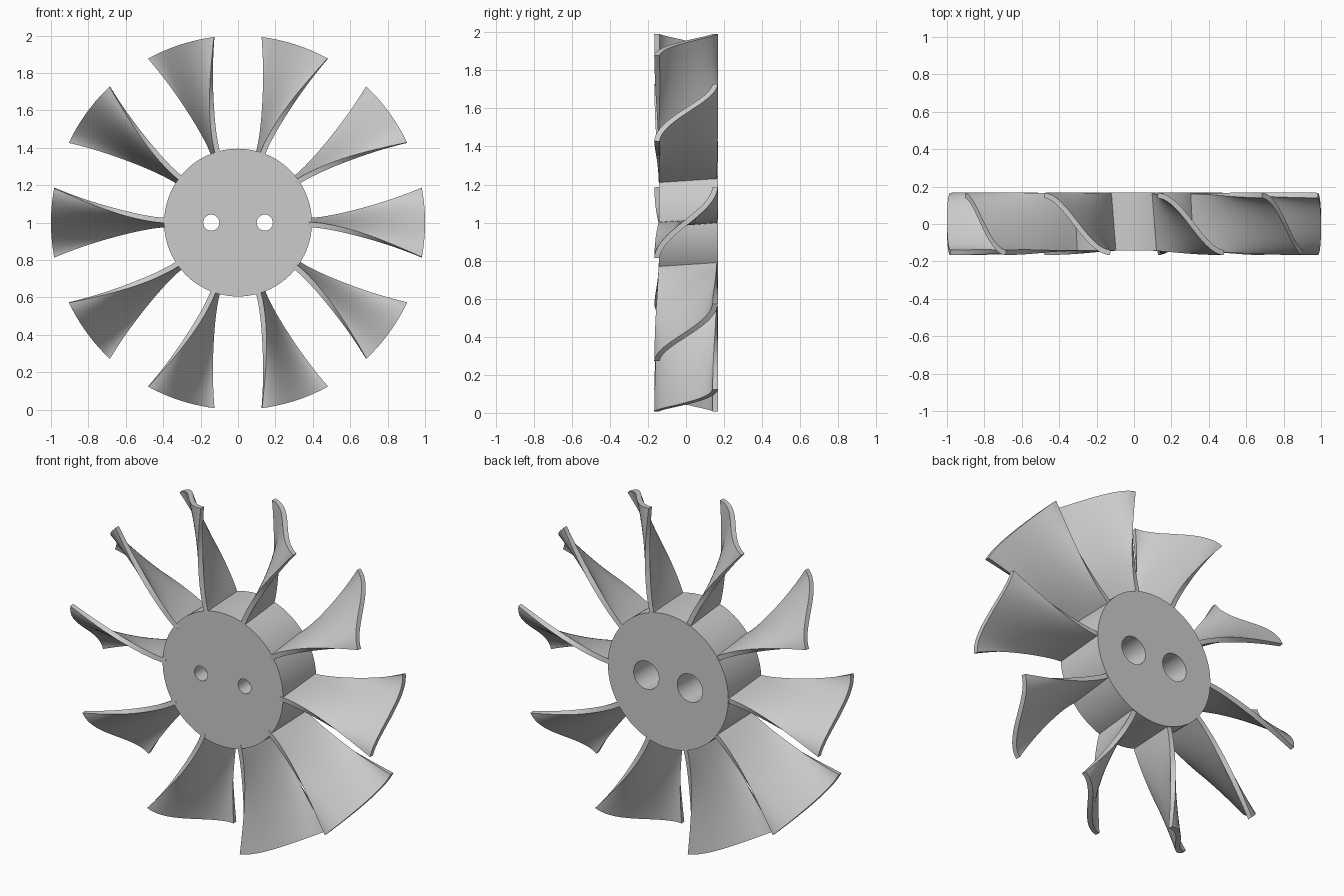
import bpy, bmesh, math
from mathutils import Vector

cube = bpy.data.objects.get("Cube")
if cube:
    bpy.data.objects.remove(cube, do_unlink=True)

CENTRE = Vector((0, 0, 1))
HUB_R, TIP_R = 0.395, 1.0
BLADES = 10
THICK = 0.028

grey = bpy.data.materials.new("light_grey")
grey.use_nodes = True
colour = (0.6, 0.6, 0.6, 1)
grey.diffuse_color = colour
grey.node_tree.nodes["Principled BSDF"].inputs["Base Color"].default_value = colour


def cylinder(name, radius, y0, y1, x=0, sides=96):
    """Cylinder lying along y."""
    bpy.ops.mesh.primitive_cylinder_add(
        vertices=sides, radius=radius, depth=y1 - y0,
        location=(x, (y0 + y1) / 2, CENTRE.z), rotation=(math.pi / 2, 0, 0))
    obj = bpy.context.object
    obj.name = name
    return obj


def smooth(obj):
    bpy.ops.object.select_all(action='DESELECT')
    obj.select_set(True)
    bpy.context.view_layer.objects.active = obj
    bpy.ops.object.shade_smooth_by_angle(angle=math.radians(35))


def cut(target, cutter):
    mod = target.modifiers.new("bore", 'BOOLEAN')
    mod.operation = 'DIFFERENCE'
    mod.solver = 'EXACT'
    mod.object = cutter
    bpy.context.view_layer.objects.active = target
    bpy.ops.object.modifier_apply(modifier=mod.name)
    bpy.data.objects.remove(cutter, do_unlink=True)


# Hub with two stepped holes, wider at the back
hub = cylinder("hub", HUB_R, -0.142, 0.168)
for side in (-1, 1):
    cut(hub, cylinder("hole_cutter", 0.043, -0.3, 0.3, side * 0.143, 32))
    cut(hub, cylinder("bore_cutter", 0.083, -0.05, 0.3, side * 0.143, 32))
hub.data.materials.clear()
hub.data.materials.append(grey)
smooth(hub)


def section(r, steps=24):
    """Closed S-shaped blade section wrapped on a cylinder of radius r."""
    u = max(0, (r - HUB_R) / (TIP_R - HUB_R))
    half = 0.012 + 0.175 * u ** 1.45      # sideways reach
    bend = 0.9 * u                        # straight at the root, S at the tip
    sides = ([], [])
    for i in range(steps + 1):
        t = 2 * i / steps - 1
        y = 0.01 * (1 - u) + 0.153 * ((1 - bend) * t + bend * math.sin(t * math.pi / 2))
        dy = 0.153 * ((1 - bend) + bend * math.pi / 2 * math.cos(t * math.pi / 2))
        normal = Vector((-dy, half)).normalized() * THICK / 2
        for k, sign in enumerate((1, -1)):
            a = (half * t + sign * normal.x) / r
            sides[k].append((r * math.cos(a), y + sign * normal.y, r * math.sin(a)))
    return sides[0] + sides[1][::-1]


# Blade mesh: loft the sections from inside the hub to the tip
bm = bmesh.new()
ROWS = 20
rings = []
for j in range(ROWS + 1):
    r = HUB_R - 0.02 + (TIP_R - HUB_R + 0.02) * j / ROWS
    rings.append([bm.verts.new(p) for p in section(r)])
count = len(rings[0])
for low, high in zip(rings, rings[1:]):
    for i in range(count):
        n = (i + 1) % count
        bm.faces.new((low[i], low[n], high[n], high[i]))
for ring in (rings[0], rings[-1]):
    for i in range(count // 2 - 1):
        bm.faces.new((ring[i], ring[i + 1], ring[count - 2 - i], ring[count - 1 - i]))
bmesh.ops.recalc_face_normals(bm, faces=bm.faces)
blade_mesh = bpy.data.meshes.new("blade")
bm.to_mesh(blade_mesh)
bm.free()
blade_mesh.materials.append(grey)

# Ring of blades around the hub
for i in range(BLADES):
    blade = bpy.data.objects.new(f"blade_{i + 1}", blade_mesh)
    blade.location = CENTRE
    blade.rotation_euler = (0, i * math.tau / BLADES, 0)
    bpy.context.collection.objects.link(blade)
smooth(blade)
